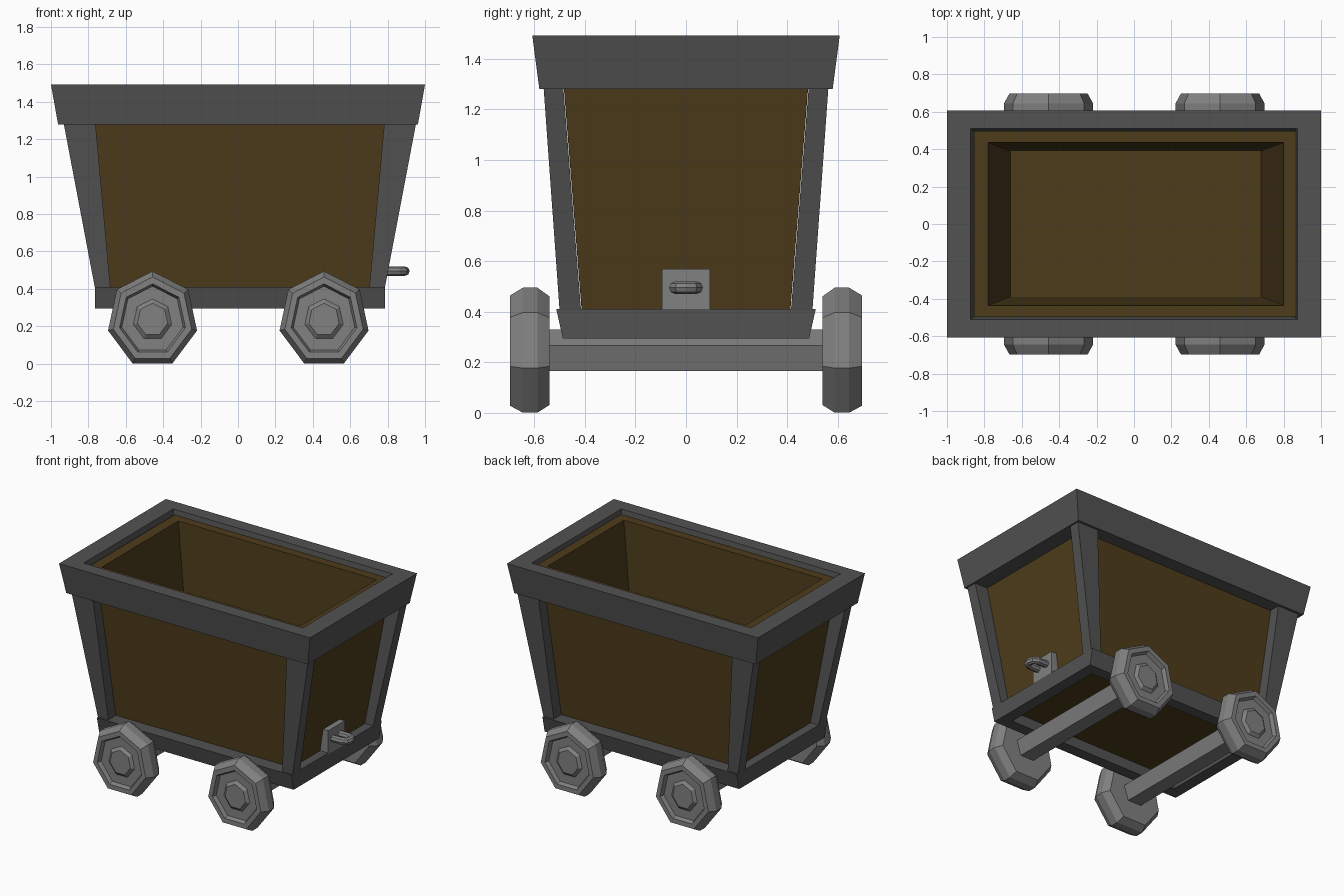
import bpy, bmesh
from math import sin, cos, pi

if "Cube" in bpy.data.objects:
    bpy.data.objects.remove(bpy.data.objects["Cube"])

CX = 0.01  # the cart sits slightly off the rim's centre


def finish(name, bm, color=None):
    bmesh.ops.recalc_face_normals(bm, faces=bm.faces[:])
    me = bpy.data.meshes.new(name)
    bm.to_mesh(me)
    bm.free()
    ob = bpy.data.objects.new(name, me)
    bpy.context.collection.objects.link(ob)
    if color:
        me.materials.append(color)
    return ob


def loft(name, rings, closed=False, color=None):
    """Skin a list of point rings; cap the ends, or join last to first."""
    bm = bmesh.new()
    vs = [[bm.verts.new(p) for p in r] for r in rings]
    n = len(vs[0])
    pairs = list(zip(vs, vs[1:])) + ([(vs[-1], vs[0])] if closed else [])
    for a, b in pairs:
        for i in range(n):
            j = (i + 1) % n
            bm.faces.new((a[i], a[j], b[j], b[i]))
    if not closed:
        bm.faces.new(vs[0])
        bm.faces.new(vs[-1])
    return finish(name, bm, color)


def rect(x0, x1, y0, y1, z):
    return [(x0, y0, z), (x1, y0, z), (x1, y1, z), (x0, y1, z)]


def crect(hx, hy, z, cx=CX):
    return rect(cx - hx, cx + hx, -hy, hy, z)


def poly(n, cx, y, cz, rx, rz):
    """Polygon in the xz plane with a corner pointing up."""
    return [(cx + rx * sin(2 * pi * i / n), y, cz + rz * cos(2 * pi * i / n))
            for i in range(n)]


GREY = bpy.data.materials.new("metal_dark")
GREY.diffuse_color = (0.085, 0.085, 0.085, 1)
GREY.use_nodes = True
GREY.node_tree.nodes["Principled BSDF"].inputs["Base Color"].default_value = GREY.diffuse_color
STEEL = bpy.data.materials.new("metal_light")
STEEL.diffuse_color = (0.22, 0.22, 0.22, 1)
STEEL.use_nodes = True
STEEL.node_tree.nodes["Principled BSDF"].inputs["Base Color"].default_value = STEEL.diffuse_color
WOOD = bpy.data.materials.new("wood")
WOOD.diffuse_color = (0.075, 0.046, 0.011, 1)
WOOD.use_nodes = True
WOOD.node_tree.nodes["Principled BSDF"].inputs["Base Color"].default_value = WOOD.diffuse_color

# hollow wooden tub
loft("tub", [crect(0.705, 0.41, 0.37), crect(0.865, 0.497, 1.46),
             crect(0.79, 0.435, 1.46), crect(0.67, 0.39, 0.43)], color=WOOD)

# top rim
loft("rim", [crect(0.962, 0.58, 1.28, 0), crect(1.0, 0.608, 1.493, 0),
             crect(0.873, 0.51, 1.493, 0), crect(0.835, 0.478, 1.28, 0)],
     closed=True, color=GREY)

# base frame
loft("base_frame", [crect(0.775, 0.487, 0.295), crect(0.775, 0.513, 0.41),
                    crect(0.69, 0.405, 0.41), crect(0.69, 0.405, 0.295)],
     closed=True, color=GREY)

# four slanted corner posts
for sx in (-1, 1):
    for sy in (-1, 1):
        loft("corner_post",
             [rect(CX + sx * 0.692, CX + sx * 0.775, sy * 0.415, sy * 0.5, 0.405),
              rect(CX + sx * 0.772, CX + sx * 0.942, sy * 0.485, sy * 0.563, 1.285)],
             color=GREY)

# seven-sided wheels (distance from centre line, radius factor) and axles
PROFILE = [(0.54, 0.87), (0.588, 1), (0.645, 1), (0.697, 0.88), (0.697, 0.74),
           (0.67, 0.69), (0.67, 0.43), (0.688, 0.34)]
for wx in (-0.457, 0.46):
    for s in (-1, 1):
        loft("wheel", [poly(7, wx, s * y, 0.235, 0.244 * f, 0.26 * f)
                       for y, f in PROFILE], color=STEEL)
    loft("axle", [poly(5, wx, y, 0.239, 0.091, 0.091) for y in (-0.56, 0.56)],
         color=STEEL)

# coupling plate and U-shaped hook on the right end
loft("coupling_plate", [rect(0.70, 0.785, -0.095, 0.095, 0.40),
                        rect(0.70, 0.785, -0.095, 0.095, 0.57)], color=STEEL)
path = [(0.77, -0.042), (0.86, -0.042), (0.885, -0.027), (0.893, 0),
        (0.885, 0.027), (0.86, 0.042), (0.77, 0.042)]
rings = []
for i, (x, y) in enumerate(path):
    a, b = path[max(i - 1, 0)], path[min(i + 1, len(path) - 1)]
    dx, dy = b[0] - a[0], b[1] - a[1]
    d = (dx * dx + dy * dy) ** 0.5
    nx, ny = dy / d, -dx / d
    rings.append([(x + nx * 0.025 * cos(k * pi / 4), y + ny * 0.025 * cos(k * pi / 4),
                   0.495 + 0.025 * sin(k * pi / 4)) for k in range(8)])
loft("coupling_hook", rings, color=STEEL)
